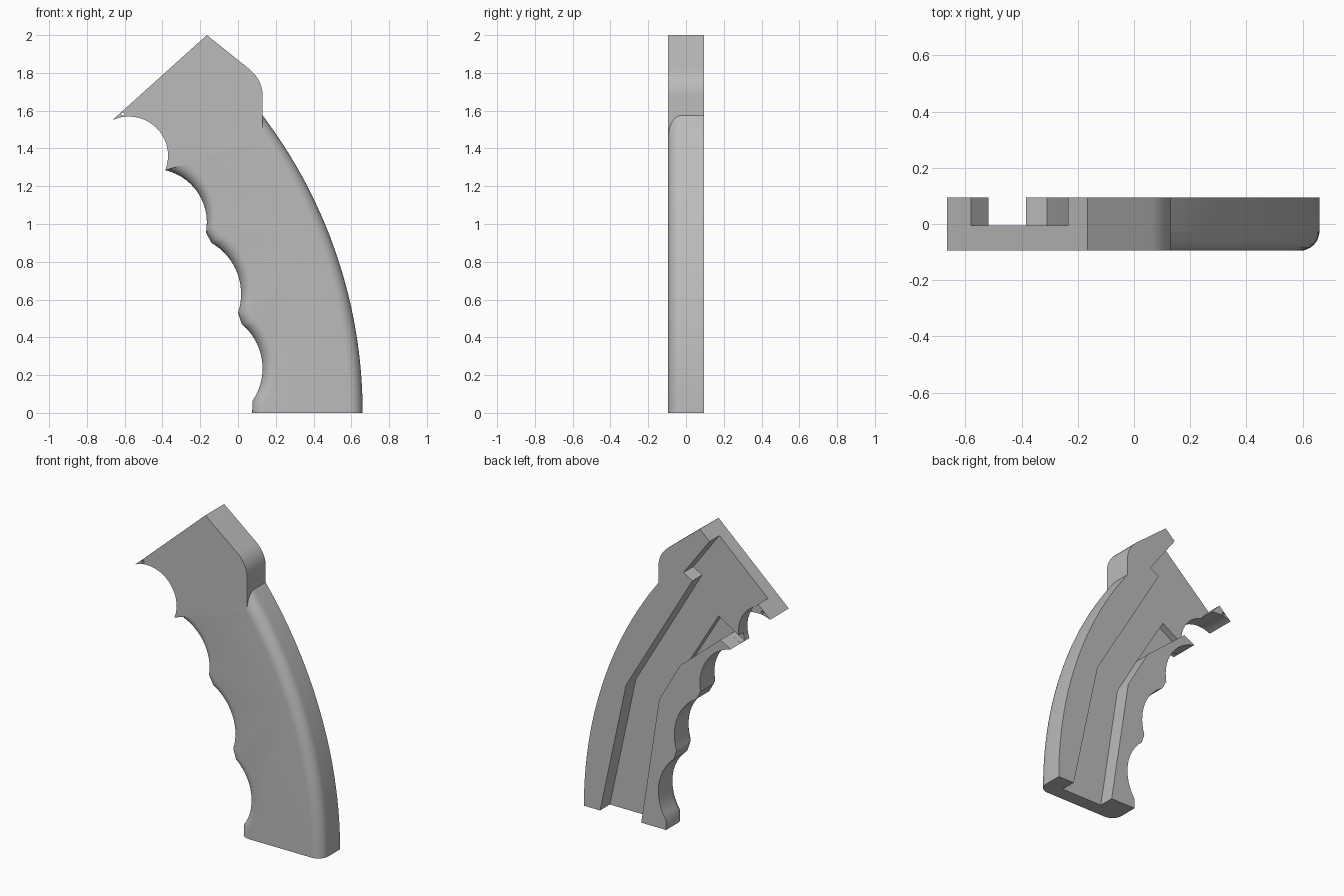
import bpy, bmesh, math
from mathutils import Vector

if "Cube" in bpy.data.objects:
    bpy.data.objects.remove(bpy.data.objects["Cube"], do_unlink=True)

FRONT, BACK, FLOOR = -0.095, 0.095, -0.005
RADIUS = 0.07      # rounding of the grip edges
SPINE = 2.605      # radius of the long back curve


def arc(a, mid, b, n=14):
    """Points on the circle through a, mid and b."""
    a, m, b = Vector(a), Vector(mid), Vector(b)
    d = 2 * (a.x * (m.y - b.y) + m.x * (b.y - a.y) + b.x * (a.y - m.y))
    sa, sm, sb = a.length_squared, m.length_squared, b.length_squared
    c = Vector(((sa * (m.y - b.y) + sm * (b.y - a.y) + sb * (a.y - m.y)) / d,
                (sa * (b.x - m.x) + sm * (a.x - b.x) + sb * (m.x - a.x)) / d))
    start = math.atan2(a.y - c.y, a.x - c.x)
    sweep = math.atan2(b.y - c.y, b.x - c.x) - start
    turn = math.copysign(1, (m - a).cross(b - m))
    if sweep * turn < 0:
        sweep += turn * math.tau
    r = (a - c).length
    return [(c.x + r * math.cos(start + sweep * i / n),
             c.y + r * math.sin(start + sweep * i / n)) for i in range(n + 1)]


def loft(name, layers):
    """Solid from matching outlines given as (depth, points)."""
    bm = bmesh.new()
    rings = [[bm.verts.new((x, y, z)) for x, z in pts] for y, pts in layers]
    for lower, upper in zip(rings, rings[1:]):
        for i in range(len(lower)):
            j = (i + 1) % len(lower)
            bm.faces.new((lower[i], lower[j], upper[j], upper[i]))
    bm.faces.new(rings[0])
    bm.faces.new(rings[-1])
    bmesh.ops.recalc_face_normals(bm, faces=bm.faces)
    mesh = bpy.data.meshes.new(name)
    bm.to_mesh(mesh)
    bm.free()
    obj = bpy.data.objects.new(name, mesh)
    bpy.context.collection.objects.link(obj)
    return obj


def prism(name, pts, y0, y1):
    return loft(name, [(y0, pts), (y1, pts)])


def combine(target, tool, operation):
    mod = target.modifiers.new(operation, 'BOOLEAN')
    mod.operation, mod.object, mod.solver = operation, tool, 'EXACT'
    bpy.context.view_layer.objects.active = target
    bpy.ops.object.modifier_apply(modifier=mod.name)
    bpy.data.objects.remove(tool, do_unlink=True)


# Grip outline: finger grooves, then the long back curve
cusp = (-0.385, 1.285)
fingers = ([(0.075, 0)] + arc((0.077, 0.064), (0.13, 0.24), (0.02, 0.47))
           + arc((0, 0.53), (0.015, 0.66), (-0.14, 0.9))
           + arc((-0.17, 0.955), (-0.2, 1.145), cusp))
top_angle = math.asin(1.64 / SPINE)
spine_angles = [top_angle * (1 - i / 28) for i in range(29)]


def grip_outline(inset):
    pts = []
    for x, z in fingers:
        lean = math.radians(43 * z)
        pts.append((x + inset * math.cos(lean), z + inset * math.sin(lean)))
    pts[0] = (pts[0][0], 0)
    pts += [(-0.28, 1.42), (0, 1.6)]
    r = SPINE - inset
    pts += [(0.66 - SPINE + r * math.cos(a), r * math.sin(a)) for a in spine_angles]
    return pts


layers = []
for i in range(9):
    t = math.radians(90 * i / 8)
    layers.append((FRONT + RADIUS * (1 - math.cos(t)),
                   grip_outline(RADIUS * (1 - math.sin(t)))))
layers.append((BACK, grip_outline(0)))
grip = loft("grip_half", layers)

# Head with the trigger notch and rounded rear corner
corner = [Vector(p) for p in ((0.055, 1.824), (0.13, 1.765), (0.13, 1.68))]
rear = [tuple(corner[0] * (1 - t) ** 2 + corner[1] * 2 * t * (1 - t) + corner[2] * t * t)
        for t in (i / 10 for i in range(11))]
head = prism("head", arc(cusp, (-0.415, 1.49), (-0.665, 1.55), 24) + [(-0.165, 2)]
             + rear + [(0.13, 1.44), (-0.28, 1.315)], FRONT, BACK)
combine(grip, head, 'UNION')

# Inner channel, open at the bottom, the trigger notch and the sloped top
channel = [(-0.234, 1.938), (-0.30, 2.012), (-0.647, 1.70), (-0.58, 1.627),
           (-0.5, 1.54), (-0.45, 1.3), cusp, (-0.31, 1.325), (-0.026, 1.087),
           (0.124, 0.828), (0.252, 0), (0.26, -0.05), (0.556, -0.05), (0.545, 0),
           (0.36, 0.856), (-0.112, 1.653), (-0.048, 1.688)]
combine(grip, prism("channel_cutter", channel, FLOOR, 0.2), 'DIFFERENCE')

# Deeper trigger pocket
pocket = [(-0.03, 1.092), (-0.228, 1.419), (-0.37, 1.335), (-0.42, 1.3),
          (-0.383, 1.287), (-0.31, 1.325)]
combine(grip, prism("pocket_cutter", pocket, -0.05, 0.05), 'DIFFERENCE')

# Small pin hole in the tip
hole = [(-0.61 + 0.009 * math.cos(i * math.tau / 10),
         1.582 + 0.009 * math.sin(i * math.tau / 10)) for i in range(10)]
combine(grip, prism("pin_cutter", hole, -0.2, 0.2), 'DIFFERENCE')

# Plain grey finish
grey = bpy.data.materials.new("plain_grey")
grey.use_nodes = True
colour = (0.5, 0.5, 0.5, 1)
grey.diffuse_color = colour
grey.node_tree.nodes["Principled BSDF"].inputs["Base Color"].default_value = colour
grip.data.materials.clear()
grip.data.materials.append(grey)
for face in grip.data.polygons:
    face.material_index = 0

bpy.ops.object.select_all(action='DESELECT')
grip.select_set(True)
bpy.context.view_layer.objects.active = grip
bpy.ops.object.shade_smooth_by_angle(angle=math.radians(30))
